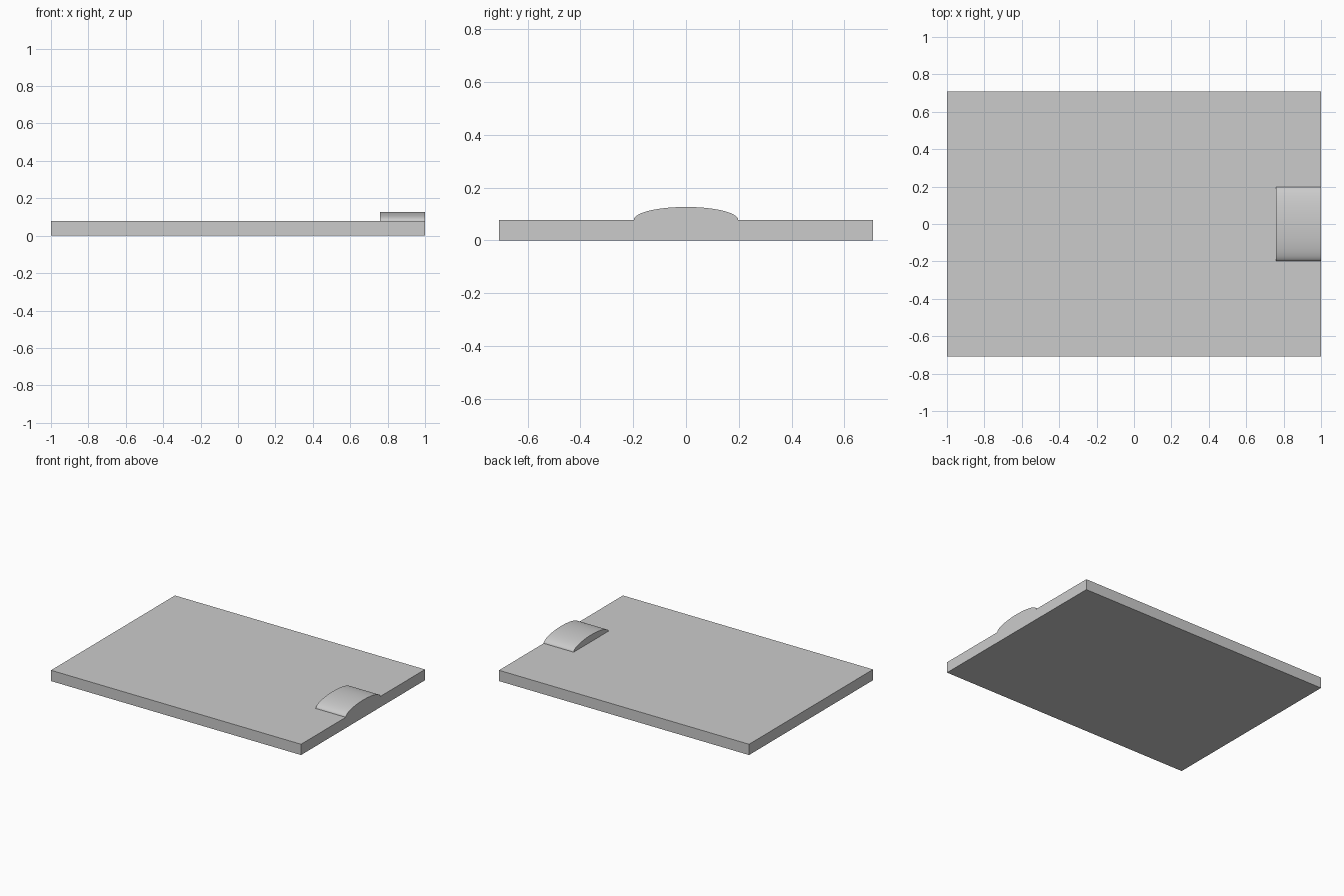
import bpy, bmesh
from math import pi, sin, cos

cube = bpy.data.objects.get("Cube")
if cube:
    bpy.data.objects.remove(cube, do_unlink=True)

HALF_DEPTH, PLATE_TOP = 0.708, 0.078
GRIP_INNER, GRIP_HALF, GRIP_RISE = 0.76, 0.198, 0.049
SEGMENTS = 48

grey = bpy.data.materials.new("plain grey")
grey.use_nodes = True
colour = (0.6, 0.6, 0.6, 1)
grey.diffuse_color = colour
grey.node_tree.nodes["Principled BSDF"].inputs["Base Color"].default_value = colour


def extrude_along_x(name, profile, x0, x1):
    """Closed solid from a (y, z) outline swept between two x positions."""
    bm = bmesh.new()
    cap = bm.faces.new([bm.verts.new((x0, y, z)) for y, z in profile])
    swept = bmesh.ops.extrude_face_region(bm, geom=[cap], use_keep_orig=True)
    verts = [g for g in swept["geom"] if isinstance(g, bmesh.types.BMVert)]
    bmesh.ops.translate(bm, verts=verts, vec=(x1 - x0, 0, 0))
    bmesh.ops.recalc_face_normals(bm, faces=bm.faces)
    mesh = bpy.data.meshes.new(name)
    bm.to_mesh(mesh)
    bm.free()
    mesh.materials.append(grey)
    obj = bpy.data.objects.new(name, mesh)
    bpy.context.collection.objects.link(obj)
    return obj


# Flat rectangular plate
extrude_along_x("base_plate", [(-HALF_DEPTH, 0), (HALF_DEPTH, 0),
                               (HALF_DEPTH, PLATE_TOP), (-HALF_DEPTH, PLATE_TOP)], -1, 1)

# Half-elliptical raised grip, flush with the plate's left end
arc = [(GRIP_HALF * cos(pi * i / SEGMENTS),
        PLATE_TOP + GRIP_RISE * sin(pi * i / SEGMENTS)) for i in range(SEGMENTS + 1)]
grip = extrude_along_x("raised_grip", arc, GRIP_INNER, 1)

# Smooth the curved top, keep the ends crisp
bpy.ops.object.select_all(action="DESELECT")
grip.select_set(True)
bpy.context.view_layer.objects.active = grip
bpy.ops.object.shade_smooth_by_angle(angle=pi / 6)
